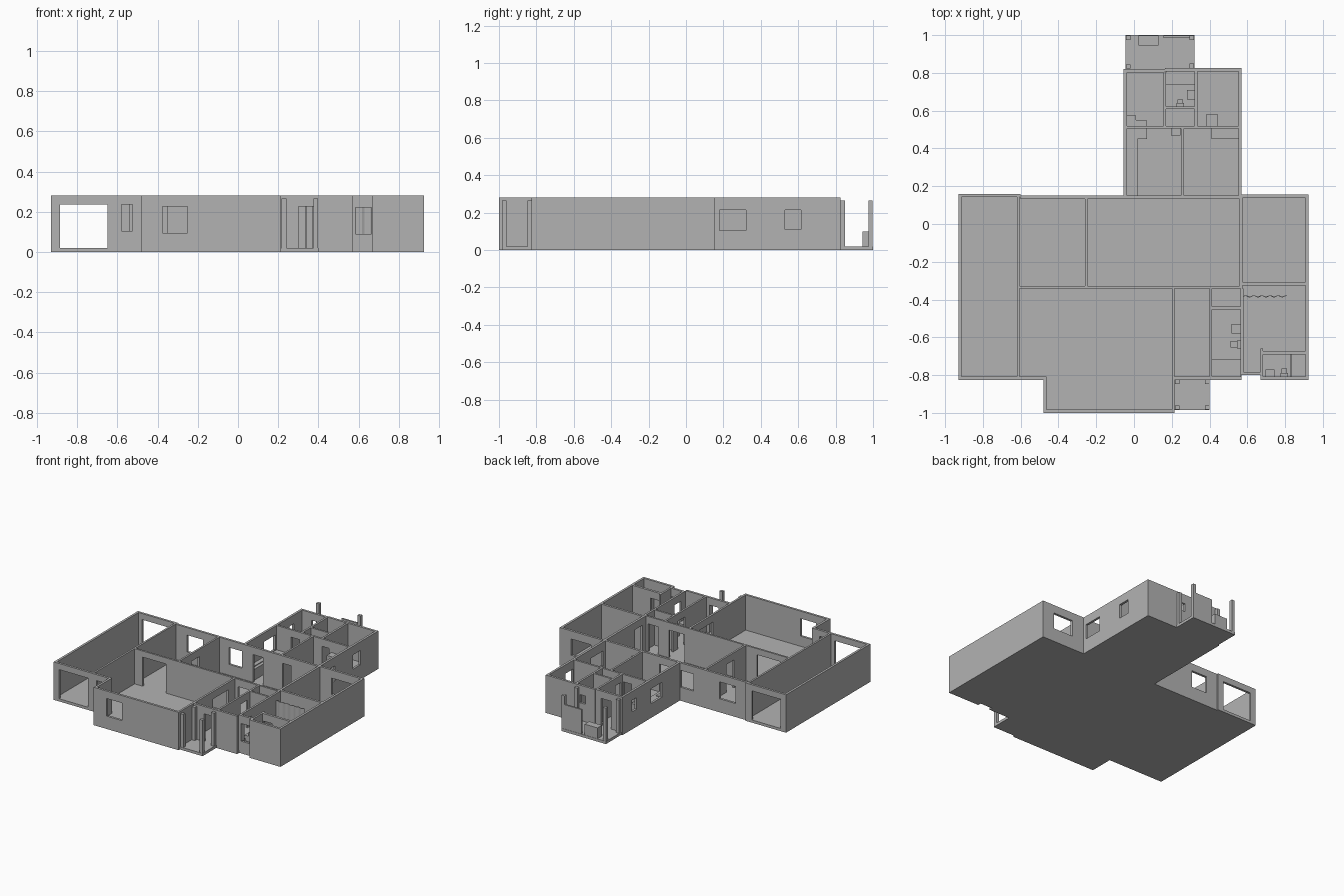
import bpy, bmesh, math

if "Cube" in bpy.data.objects:
    bpy.data.objects.remove(bpy.data.objects["Cube"])

FLOOR, TOP = 0.02, 0.28
mat = bpy.data.materials.new("plaster_grey")
mat.diffuse_color = (0.45, 0.45, 0.45, 1)
mat.use_nodes = True
mat.node_tree.nodes["Principled BSDF"].inputs["Base Color"].default_value = mat.diffuse_color


def finish(bm, name):
    bmesh.ops.recalc_face_normals(bm, faces=bm.faces)
    me = bpy.data.meshes.new(name)
    bm.to_mesh(me)
    bm.free()
    me.materials.append(mat)
    ob = bpy.data.objects.new(name, me)
    bpy.context.collection.objects.link(ob)
    return ob


def box(name, x0, x1, y0, y1, z0, z1):
    bm = bmesh.new()
    bmesh.ops.create_cube(bm, size=1)
    for v in bm.verts:
        v.co = ((x0, x1)[v.co.x > 0], (y0, y1)[v.co.y > 0], (z0, z1)[v.co.z > 0])
    return finish(bm, name)


def wall(name, axis, c0, c1, a, b, holes=(), top=TOP):
    """Wall along an axis between c0 and c1, with (start, end, sill, head) openings."""
    us = sorted({a, b} | {h[i] for h in holes for i in (0, 1)})
    zs = sorted({FLOOR, top} | {h[i] for h in holes for i in (2, 3)})
    bm = bmesh.new()
    place = lambda u, z: (u, c0, z) if axis == "x" else (c0, u, z)
    for u0, u1 in zip(us, us[1:]):
        for z0, z1 in zip(zs, zs[1:]):
            u, z = (u0 + u1) / 2, (z0 + z1) / 2
            if any(h[0] < u < h[1] and h[2] < z < h[3] for h in holes):
                continue
            bm.faces.new([bm.verts.new(place(*p)) for p in
                          ((u0, z0), (u1, z0), (u1, z1), (u0, z1))])
    bmesh.ops.remove_doubles(bm, verts=bm.verts, dist=1e-5)
    ext = bmesh.ops.extrude_face_region(bm, geom=bm.faces[:], use_keep_orig=True)
    vs = [g for g in ext["geom"] if isinstance(g, bmesh.types.BMVert)]
    d = c1 - c0
    bmesh.ops.translate(bm, verts=vs, vec=(0, d, 0) if axis == "x" else (d, 0, 0))
    return finish(bm, name)


def door(a, b, head=0.225):
    return (a, b, FLOOR, head)


# Floor slab following the whole outline, porches included
outline = [(-.93, -.825), (-.48, -.825), (-.48, -1), (.215, -1), (.215, -.985), (.4, -.985),
           (.4, -.825), (.57, -.825), (.57, -.8), (.67, -.8), (.67, -.825), (.925, -.825),
           (.925, .155), (.57, .155), (.57, .825), (.32, .825), (.32, 1), (-.045, 1),
           (-.045, .82), (-.055, .82), (-.055, .15), (-.6, .15), (-.6, .16), (-.93, .16)]
bm = bmesh.new()
slab = bm.faces.new([bm.verts.new((x, y, 0)) for x, y in outline])
ext = bmesh.ops.extrude_face_region(bm, geom=[slab], use_keep_orig=True)
bmesh.ops.translate(bm, vec=(0, 0, FLOOR),
                    verts=[g for g in ext["geom"] if isinstance(g, bmesh.types.BMVert)])
finish(bm, "floor_slab")

# Outer walls
T = 0.017
garage = (-.885, -.65, FLOOR, .235)
wall("front_wall_west", "x", -.825, -.825 + T, -.93, -.48, [garage, (-.58, -.525, .105, .235)])
wall("front_wall_living", "x", -1, -1 + T, -.48, .215, [(-.375, -.25, .095, .225)])
wall("living_west_wall", "y", -.48, -.48 + T, -1 + T, -.825 + T)
wall("front_wall_entry", "x", -.825, -.825 + T, .215, .57, [door(.3, .375)])
wall("front_wall_recess", "x", -.8, -.8 + T, .57, .67, [(.585, .665, .09, .22)])
wall("front_wall_bath", "x", -.825, -.825 + T, .67, .925)
wall("west_wall", "y", -.93, -.93 + T, -.825 + T, .16 - T)
wall("east_wall", "y", .925 - T, .925, -.825 + T, .155 - T)
wall("back_wall_garage", "x", .16 - T, .16, -.93, -.6, [garage])
wall("back_wall_main", "x", .15 - T, .15, -.6, .57,
     [(-.51, -.38, .1, .225), (-.165, -.06, .1, .225), door(.03, .11), door(.27, .34)])
wall("back_wall_east", "x", .155 - T, .155, .57, .925, [(.67, .83, .1, .22)])
wall("wing_east_wall", "y", .57 - T, .57, .15, .825 - T,
     [(.18, .32, .105, .215), (.53, .615, .11, .215)])
wall("wing_west_wall", "y", -.055, -.055 + T, .15, .82 - T,
     [(.36, .49, .105, .215), (.655, .71, .13, .215)])
wall("wing_back_wall_west", "x", .82 - T, .82, -.055, .165, [door(.04, .12)])
wall("wing_back_wall_east", "x", .825 - T, .825, .165, .57, [(.245, .29, .15, .21)])

# Partitions
P = 0.014
wall("garage_partition", "y", -.62, -.62 + P, -.825 + T, .143)
wall("hall_partition_west", "x", -.342, -.342 + P, -.606, .575,
     [door(-.54, -.35, .235), door(.24, .37), door(.46, .54)])
wall("bedroom_partition", "x", -.325, -.308, .575, .908)
wall("den_partition", "y", -.26, -.26 + P, -.328, .133, [door(-.19, -.1)])
wall("east_partition", "y", .558, .558 + T, -.328, .138, [door(-.29, -.2)])
wall("entry_partition_west", "y", .2, .215, -1 + T, -.342, [door(-.6, -.42)])
wall("entry_partition_east", "y", .4, .4 + P, -.825 + T, -.342, [door(-.42, -.36), door(-.56, -.48)])
wall("closet_partition", "x", -.452, -.438, .414, .565)
wall("bath_partition_east", "y", .565, .58, -.8, -.342, [door(-.75, -.67)])
wall("ensuite_wall_north", "x", -.69, -.672, .684, .908, [door(.69, .76)])
wall("ensuite_wall_west", "y", .67, .684, -.825 + T, -.66)
wall("wing_cross_wall", "x", .505, .52, -.038, .553, [door(.08, .15), door(.335, .39)])
wall("wing_centre_wall", "y", .25, .25 + P, .15, .505)
wall("wing_bath_wall_west", "y", .155, .17, .52, .803, [door(.54, .6)])
wall("wing_bath_wall_east", "y", .32, .335, .52, .808)
wall("wing_bath_wall_south", "x", .608, .622, .17, .32, [door(.185, .24)])

# Porch posts and rear porch furniture
for i, (x, y) in enumerate([(.217, -.983), (.375, -.983), (.217, -.848), (.375, -.848),
                            (-.043, .975), (.294, .975), (-.043, .822), (.294, .827)]):
    box(f"porch_post_{i + 1}", x, x + .024, y, y + .023, FLOOR, .265)
box("porch_screen", .155, .294, .985, .998, FLOOR, .2)
box("porch_cabinet", .025, .13, .945, .998, FLOOR, .1)

# Bathroom fixtures, counters and cupboards: x0, x1, y0, y1, top
fixtures = {
    "hall_bath_tub": (.414, .565, -.808, -.717, .075),
    "hall_bath_basin": (.515, .565, -.58, -.53, .1),
    "hall_bath_toilet": (.512, .545, -.655, -.62, .06),
    "hall_bath_cistern": (.545, .565, -.658, -.617, .09),
    "ensuite_shower_step": (.834, .908, -.808, -.69, .035),
    "ensuite_shower_screen": (.828, .834, -.808, -.69, .2),
    "ensuite_basin": (.695, .745, -.808, -.77, .1),
    "ensuite_toilet": (.78, .81, -.79, -.765, .06),
    "ensuite_cistern": (.775, .815, -.808, -.79, .09),
    "wing_bath_tub": (.17, .32, .735, .808, .075),
    "wing_bath_basin": (.28, .32, .66, .71, .1),
    "wing_bath_toilet": (.23, .26, .64, .66, .06),
    "wing_bath_cistern": (.225, .265, .622, .64, .09),
    "kitchen_counter": (-.038, .018, .15, .45, .1),
    "kitchen_hob": (-.036, -.005, .18, .36, .106),
    "kitchen_fridge": (-.038, .07, .45, .505, .1),
    "wing_cabinet": (.195, .245, .468, .505, .1),
    "wing_wardrobe": (.41, .553, .45, .505, .2),
    "wing_desk": (.38, .445, .52, .58, .1),
    "laundry_counter": (-.038, .065, .52, .55, .1),
    "laundry_washer": (-.038, .01, .55, .575, .1),
}
for name, (x0, x1, y0, y1, z) in fixtures.items():
    box(name, x0, x1, y0, y1, FLOOR, z)

# Wavy closet curtain
bm = bmesh.new()
rows = []
for i in range(33):
    x, y = .58 + .23 * i / 32, -.385 + .004 * math.sin(i * math.pi / 3)
    rows.append([bm.verts.new((x, y, z)) for z in (FLOOR, .23)])
for (a, b), (c, d) in zip(rows, rows[1:]):
    bm.faces.new((a, c, d, b))
curtain = finish(bm, "closet_curtain")
mod = curtain.modifiers.new("thickness", "SOLIDIFY")
mod.thickness = .004
